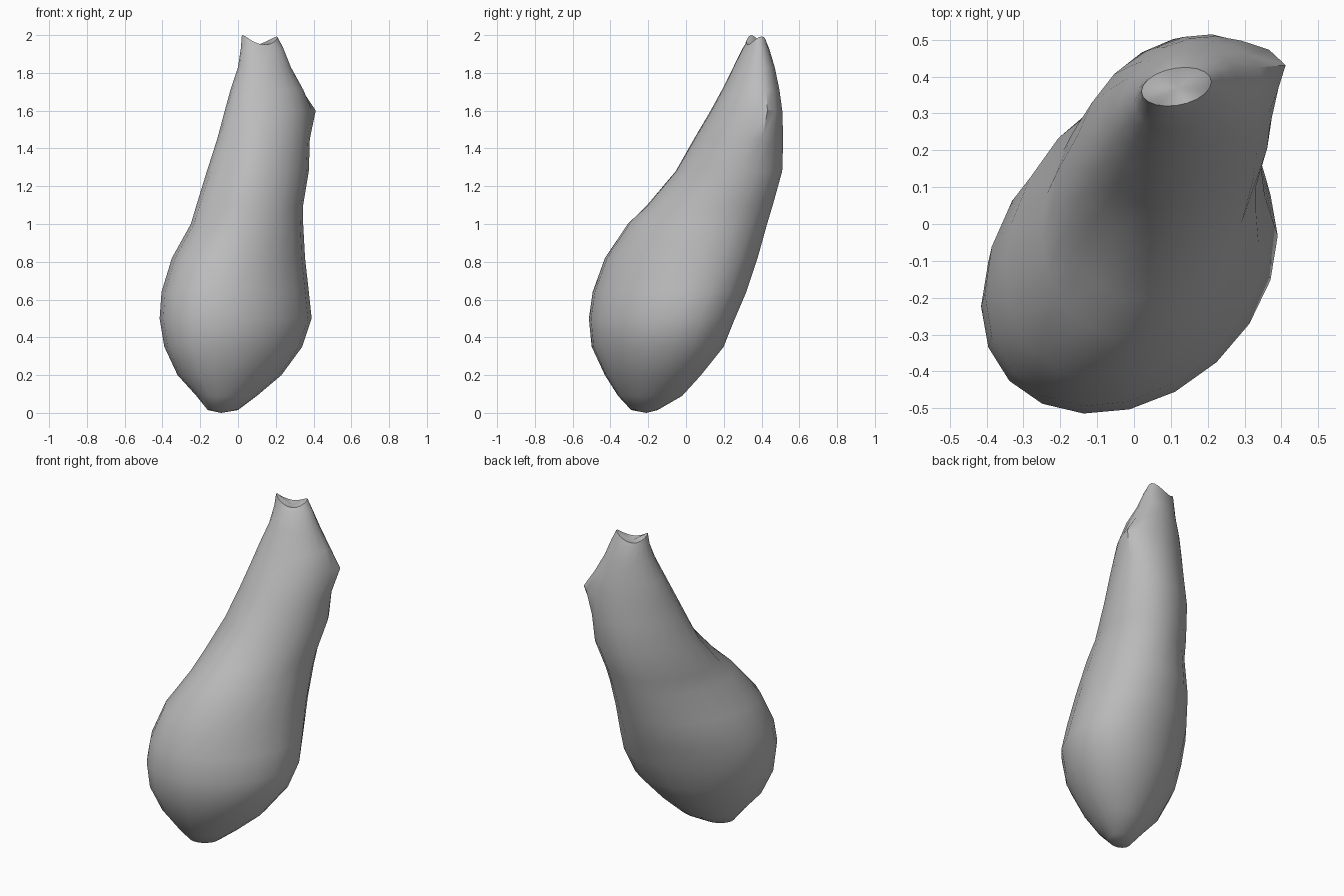
import bpy, bmesh, math

old = bpy.data.objects.get("Cube")
if old:
    bpy.data.objects.remove(old, do_unlink=True)

SIDES = 20
# Cross-sections: height, x min, x max, y min, y max
RINGS = [
    (0.015, -0.16, 0.00, -0.29, -0.15),
    (0.09, -0.22, 0.10, -0.36, -0.02),
    (0.20, -0.32, 0.23, -0.43, 0.08),
    (0.35, -0.39, 0.34, -0.50, 0.20),
    (0.50, -0.415, 0.39, -0.515, 0.26),
    (0.64, -0.405, 0.375, -0.495, 0.32),
    (0.82, -0.35, 0.355, -0.43, 0.38),
    (1.00, -0.25, 0.345, -0.31, 0.43),
    (1.10, -0.22, 0.345, -0.21, 0.46),
    (1.28, -0.165, 0.375, -0.06, 0.51),
    (1.45, -0.11, 0.38, 0.04, 0.515),
    (1.60, -0.07, 0.38, 0.13, 0.51),
    (1.71, -0.04, 0.345, 0.19, 0.495),
    (1.83, 0.00, 0.28, 0.25, 0.47),
    (1.93, 0.015, 0.24, 0.30, 0.44),
    (1.975, 0.02, 0.21, 0.32, 0.425),
]


def bump(value, centre, width):
    return math.exp(-((value - centre) / width) ** 2)


def ring_point(ring, i):
    """Point on a skewed ellipse filling the ring's extents."""
    z, x0, x1, y0, y1 = ring
    t = math.tau * i / SIDES
    c, s = math.cos(t), math.sin(t + 0.25)
    # shallow hollow along the front right of the neck
    dent = 1 - 0.15 * bump(z, 1.25, 0.2) * bump(t, 3.9, 0.35)
    # knob on the left of the neck
    knob = bump(z, 1.6, 0.07) * bump(t, 0.4, 0.35)
    x = (x0 + x1) / 2 + (x1 - x0) / 2 * c * dent + 0.045 * knob
    y = (y0 + y1) / 2 + (y1 - y0) / 2 * s * dent + 0.01 * knob
    # crumpled lip: two raised corners
    if z > 1.95:
        z += 0.022 * math.cos(2 * t - 0.6) - 0.004
        z += 0.007 * bump(t, 3.4, 0.6)
    return x, y, z


bm = bmesh.new()
loops = [[bm.verts.new(ring_point(r, i)) for i in range(SIDES)] for r in RINGS]
for lower, upper in zip(loops, loops[1:]):
    for i in range(SIDES):
        j = (i + 1) % SIDES
        bm.faces.new((lower[i], lower[j], upper[j], upper[i]))

# Rounded bottom and sunken top
base = bm.verts.new((-0.09, -0.21, 0))
dimple = bm.verts.new((0.12, 0.37, 1.94))
for i in range(SIDES):
    j = (i + 1) % SIDES
    bm.faces.new((base, loops[0][j], loops[0][i]))
    bm.faces.new((dimple, loops[-1][i], loops[-1][j]))
bmesh.ops.recalc_face_normals(bm, faces=bm.faces)

mesh = bpy.data.meshes.new("pear_shaped_body")
bm.to_mesh(mesh)
bm.free()
body = bpy.data.objects.new("pear_shaped_body", mesh)
bpy.context.collection.objects.link(body)

mat = bpy.data.materials.new("mid grey")
mat.use_nodes = True
colour = (0.5, 0.5, 0.5, 1)
mat.diffuse_color = colour
mat.node_tree.nodes["Principled BSDF"].inputs["Base Color"].default_value = colour
mesh.materials.append(mat)

bpy.context.view_layer.objects.active = body
body.select_set(True)
bpy.ops.object.shade_smooth_by_angle(angle=math.radians(40))
